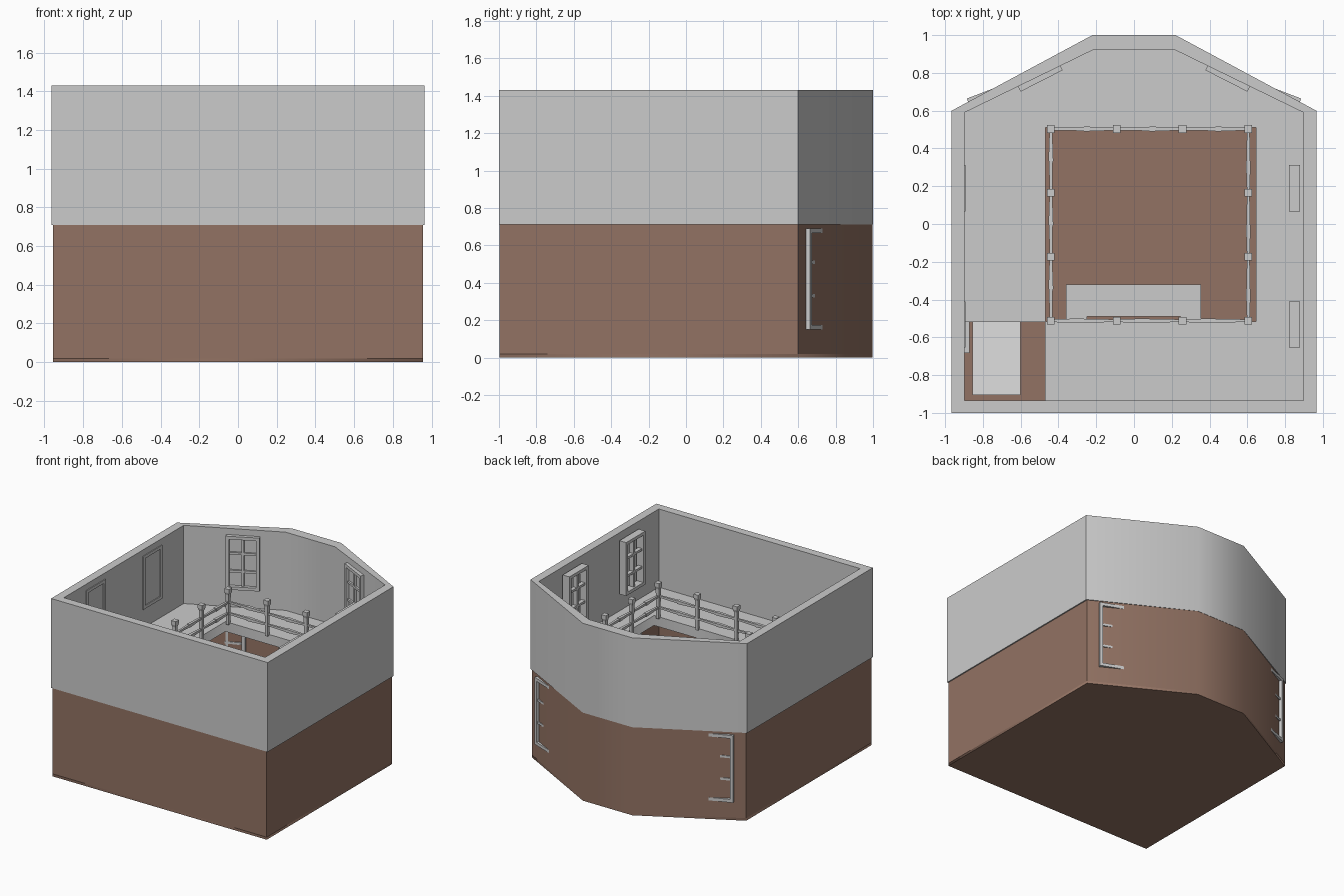
import bpy, bmesh, math
from mathutils import Matrix, Vector

if "Cube" in bpy.data.objects:
    bpy.data.objects.remove(bpy.data.objects["Cube"])

brown = bpy.data.materials.new("brown_plaster")
brown.diffuse_color = (0.29, 0.17, 0.125, 1)
brown.use_nodes = True
brown.node_tree.nodes["Principled BSDF"].inputs["Base Color"].default_value = brown.diffuse_color

def finish(name, me, mat=None, smooth=False):
    ob = bpy.data.objects.new(name, me)
    bpy.context.collection.objects.link(ob)
    if mat:
        me.materials.clear()
        me.materials.append(mat)
    if smooth:
        bpy.ops.object.select_all(action='DESELECT')
        ob.select_set(True)
        bpy.context.view_layer.objects.active = ob
        bpy.ops.object.shade_smooth_by_angle(angle=math.radians(35))
    return ob

def plate(name, outlines, z0, z1, mat=None, smooth=False):
    """Extrude outlines (first is the border, others are holes)."""
    cu = bpy.data.curves.new(name, 'CURVE')
    cu.dimensions, cu.fill_mode, cu.extrude = '2D', 'BOTH', (z1 - z0) / 2
    for pts in outlines:
        sp = cu.splines.new('POLY')
        sp.points.add(len(pts) - 1)
        for p, (x, y) in zip(sp.points, pts):
            p.co = (x, y, 0, 1)
        sp.use_cyclic_u = True
    tmp = bpy.data.objects.new(name + "_tmp", cu)
    bpy.context.collection.objects.link(tmp)
    bpy.context.view_layer.update()
    me = bpy.data.meshes.new_from_object(tmp.evaluated_get(bpy.context.evaluated_depsgraph_get()))
    bpy.data.objects.remove(tmp)
    bm = bmesh.new()
    bm.from_mesh(me)
    bmesh.ops.remove_doubles(bm, verts=bm.verts, dist=1e-4)
    bmesh.ops.translate(bm, verts=bm.verts, vec=(0, 0, (z0 + z1) / 2))
    bmesh.ops.recalc_face_normals(bm, faces=bm.faces)
    bm.to_mesh(me)
    bm.free()
    return finish(name, me, mat, smooth)

def box(bm, size, loc):
    bmesh.ops.create_cube(bm, size=1, matrix=Matrix.Translation(loc) @ Matrix.Diagonal((*size, 1)))

def bar(bm, a, b, w0, w1):
    """Square tapered bar from a to b with widths w0 and w1."""
    a, b = Vector(a), Vector(b)
    d = b - a
    turn = Matrix.Rotation(math.pi / 4, 4, 'Z')
    m = Matrix.Translation((a + b) / 2) @ d.to_track_quat('Z', 'Y').to_matrix().to_4x4() @ turn
    bmesh.ops.create_cone(bm, cap_ends=True, segments=4, radius1=w0 * 0.707, radius2=w1 * 0.707,
                          depth=d.length, matrix=m)

def from_bm(name, bm, mat=None):
    me = bpy.data.meshes.new(name)
    bm.to_mesh(me)
    bm.free()
    return finish(name, me, mat)

def window(name, x, y, angle, z0, z1, width, depth=0.06, cols=2, rows=3):
    bm = bmesh.new()
    h, t = z1 - z0, 0.025
    for s in (-1, 1):
        box(bm, (t, depth, h), (s * (width - t) / 2, 0, 0))
        box(bm, (width - 2 * t, depth, t), (0, 0, s * (h - t) / 2))
    for i in range(1, cols):
        box(bm, (0.018, depth * 0.6, h - 2 * t), (-width / 2 + width * i / cols, 0, 0))
    for j in range(1, rows):
        box(bm, (width - 2 * t, depth * 0.55, 0.018), (0, 0, -h / 2 + h * j / rows))
    ob = from_bm(name, bm)
    ob.location = (x, y, (z0 + z1) / 2)
    ob.rotation_euler.z = math.radians(angle)

def outline(w, front, side, back, flat=0.22):
    return [(-w, front), (w, front), (w, side), (flat, back), (-flat, back), (-w, side)]

# Shell: brown ground storey, grey upper storey
inner = outline(0.897, -0.935, 0.59, 0.92)
lower = outline(0.955, -0.998, 0.598, 0.998)
plate("ground_floor", [lower], 0, 0.02, brown)
plate("lower_walls", [lower, inner], 0.02, 0.71, brown, True)
plate("upper_walls", [outline(0.965, -1, 0.6, 1), inner], 0.71, 1.43, None, True)

# Gallery floor with the open well and the stair notch
g = outline(0.9, -0.94, 0.592, 0.925)
g[0:1] = [(-0.9, -0.518), (-0.472, -0.518), (-0.472, -0.94)]
well = [(-0.469, -0.515), (0.645, -0.515), (0.645, 0.51), (-0.469, 0.51)]
plate("gallery_floor", [g, well], 0.72, 0.80)

# Stair ramp running down under the gallery
bm = bmesh.new()
side = [(-0.905, 0.72), (-0.905, 0.66), (0.0, 0.02), (0.08, 0.02)]
face = bm.faces.new([bm.verts.new((-0.855, y, z)) for y, z in side])
ext = bmesh.ops.extrude_face_region(bm, geom=[face])
bmesh.ops.translate(bm, vec=(0.255, 0, 0), verts=[v for v in ext["geom"] if isinstance(v, bmesh.types.BMVert)])
bmesh.ops.recalc_face_normals(bm, faces=bm.faces)
from_bm("stair_ramp", bm)

# Counter below the front gallery edge
bm = bmesh.new()
box(bm, (0.715, 0.17, 0.3), (-0.002, -0.405, 0.17))
for s in (-1, 1):
    box(bm, (0.11, 0.2, 0.3), (s * 0.303 - 0.002, -0.59, 0.17))
from_bm("counter", bm)

# Windows, upper and lower
for s, tag in ((-1, "left"), (1, "right")):
    x = 0.85 if s > 0 else -0.921
    for n, y in (("rear", 0.19), ("front", -0.532)):
        window(f"upper_window_{tag}_{n}", x, y, 90, 0.95, 1.38, 0.245)
        window(f"lower_window_{tag}_{n}", s * 0.9, y, 90, 0.15, 0.69, 0.30)
    window(f"upper_window_{tag}_oblique", s * 0.503, 0.784, -s * 27, 0.95, 1.38, 0.25)
    window(f"lower_window_{tag}_oblique", s * 0.68, 0.716, -s * 21, 0.15, 0.69, 0.42, 0.05, 3)

# Railing around the well: flared posts and tapered rails
x0, x1, y0, y1 = -0.44, 0.605, -0.512, 0.503
corners = [(x0, y0), (x1, y0), (x1, y1), (x0, y1)]
posts, rails = bmesh.new(), bmesh.new()
for k in range(4):
    a, b = Vector((*corners[k], 0)), Vector((*corners[(k + 1) % 4], 0))
    for i in range(3):
        p, q = a.lerp(b, i / 3), a.lerp(b, (i + 1) / 3)
        up = lambda v, z: (v.x, v.y, z)
        bar(posts, up(p, 0.79), up(p, 1.03), 0.022, 0.028)
        bar(posts, up(p, 1.03), up(p, 1.05), 0.028, 0.04)
        box(posts, (0.04, 0.04, 0.03), up(p, 1.065))
        mid = p.lerp(q, 0.5)
        for z in (0.88, 0.97):
            bar(rails, up(p, z), up(mid, z), 0.014, 0.026)
            bar(rails, up(mid, z), up(q, z), 0.02, 0.014)
from_bm("railing_posts", posts)
from_bm("railing_rails", rails)
